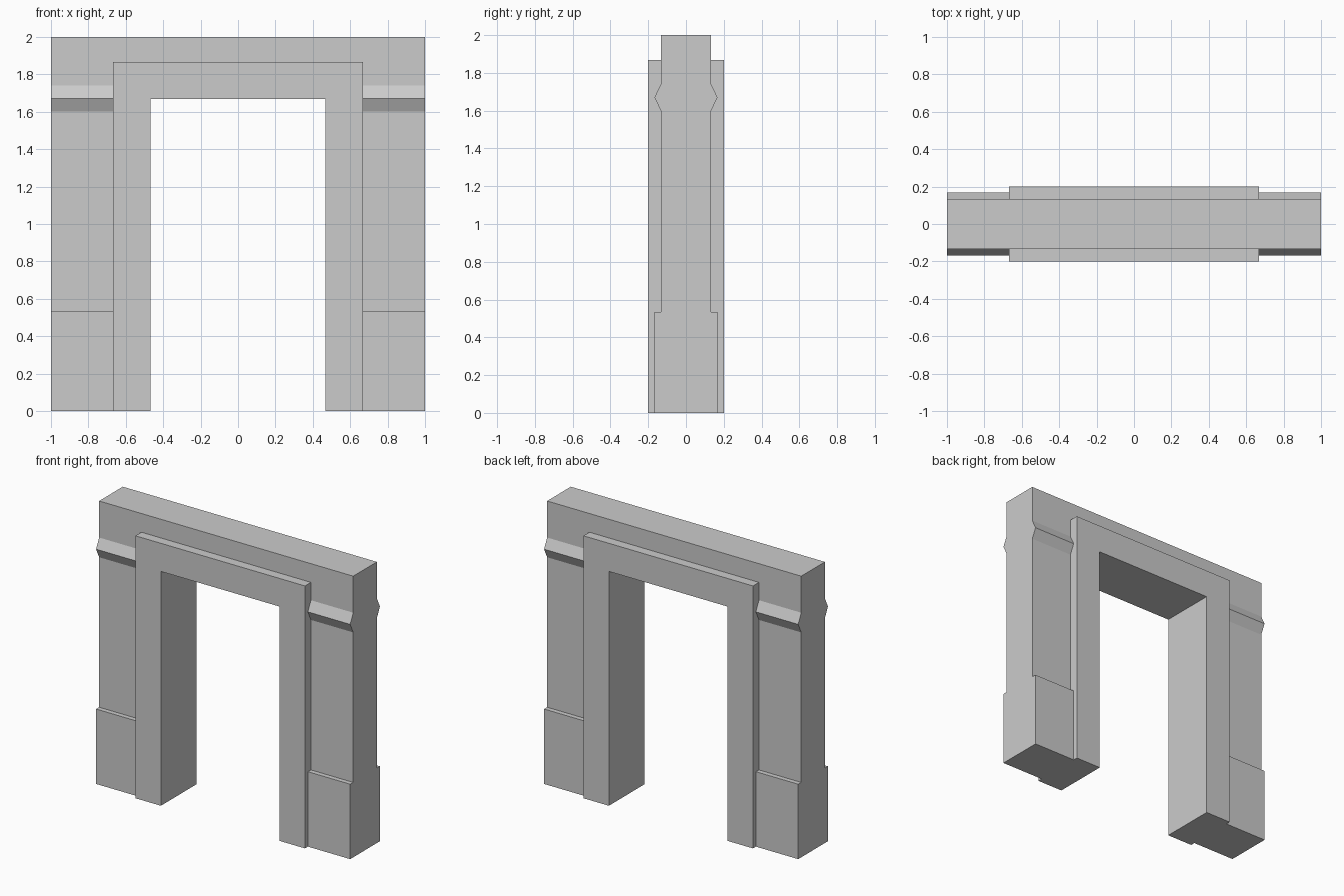
import bpy

cube = bpy.data.objects.get("Cube")
if cube:
    bpy.data.objects.remove(cube, do_unlink=True)

stone = bpy.data.materials.new("grey stone")
stone.use_nodes = True
GREY = (0.6, 0.6, 0.6, 1)
stone.diffuse_color = GREY
stone.node_tree.nodes["Principled BSDF"].inputs["Base Color"].default_value = GREY


def prism(name, profile, half, axis):
    """Extrude a counter-clockwise (u, z) profile from -half to half along x or y."""
    n = len(profile)
    place = (lambda u, z, d: (d, u, z)) if axis == "x" else (lambda u, z, d: (u, -d, z))
    verts = [place(u, z, d) for d in (-half, half) for u, z in profile]
    faces = [tuple(reversed(range(n))), tuple(range(n, 2 * n))]
    faces += [(i, (i + 1) % n, (i + 1) % n + n, i + n) for i in range(n)]
    mesh = bpy.data.meshes.new(name)
    mesh.from_pydata(verts, [], faces)
    mesh.materials.append(stone)
    obj = bpy.data.objects.new(name, mesh)
    bpy.context.collection.objects.link(obj)
    return obj


def mirrored(half_profile):
    """Complete a right-hand profile with its left-hand reflection."""
    return half_profile + [(-u, z) for u, z in reversed(half_profile)]


# Wall section: thick plinth, thin wall, pointed moulding, flat top
THIN, THICK = 0.133, 0.167
wall = prism("wall", mirrored([
    (THICK, 0), (THICK, 0.533), (THIN, 0.533), (THIN, 1.6),
    (THICK, 1.67), (THIN, 1.74), (THIN, 2)]), 1, "x")

# Doorway cut, its edges hidden within the door surround
cutter = prism("doorway_cutter", mirrored([(0.66, -0.1), (0.66, 1.86)]), 0.5, "y")
cutter.hide_render = True
cut = wall.modifiers.new("doorway", "BOOLEAN")
cut.operation = "DIFFERENCE"
cut.solver = "EXACT"
cut.object = cutter
bpy.context.view_layer.objects.active = wall
bpy.ops.object.modifier_apply(modifier=cut.name)
bpy.data.objects.remove(cutter, do_unlink=True)

# Raised surround with two jambs and a lintel
prism("door_surround", mirrored([
    (0.467, 0), (0.667, 0), (0.667, 1.867)])
    + [(-0.467, 1.667), (0.467, 1.667)], 0.2, "y")
